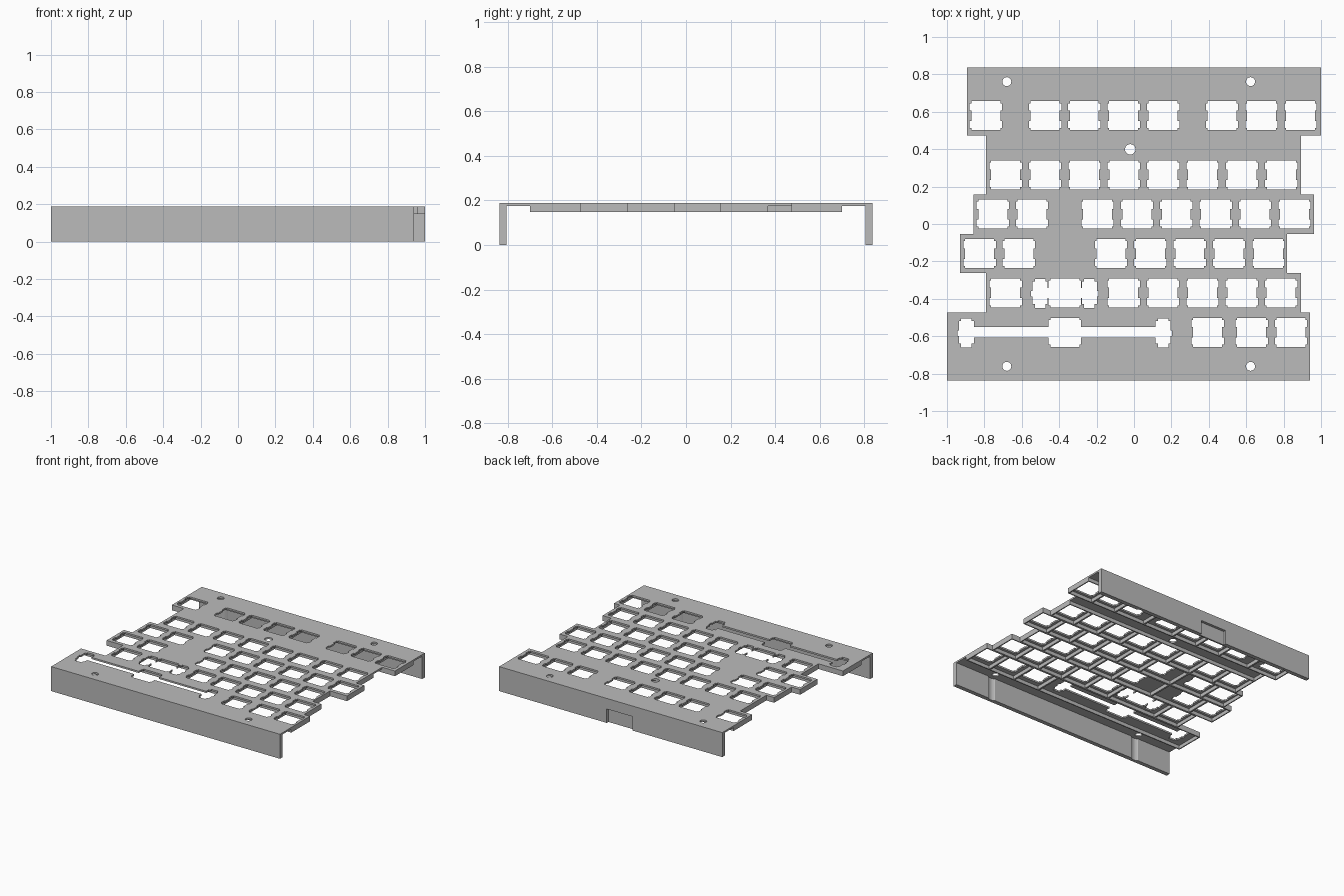
import bpy, bmesh, math

if "Cube" in bpy.data.objects:
    bpy.data.objects.remove(bpy.data.objects["Cube"])

U = 0.2105                                   # key pitch
TOP, PLATE_Z, RIB_Z = 0.188, 0.175, 0.148    # top, underside of plate, underside of ribs
EDGE_Y, WALL_Y = 0.837, 0.805

mat = bpy.data.materials.new("plain_grey")
mat.diffuse_color = (0.5, 0.5, 0.5, 1)
mat.use_nodes = True
mat.node_tree.nodes["Principled BSDF"].inputs["Base Color"].default_value = mat.diffuse_color


def prism(name, loops, z0, z1):
    """Extrude flat loops (outline plus holes) from z0 to z1."""
    cu = bpy.data.curves.new(name, 'CURVE')
    cu.dimensions = '2D'
    cu.fill_mode = 'BOTH'
    cu.extrude = (z1 - z0) / 2
    for pts in loops:
        sp = cu.splines.new('POLY')
        sp.points.add(len(pts) - 1)
        for p, (x, y) in zip(sp.points, pts):
            p.co = (x, y, 0, 1)
        sp.use_cyclic_u = True
    ob = bpy.data.objects.new(name, cu)
    bpy.context.collection.objects.link(ob)
    bpy.ops.object.select_all(action='DESELECT')
    ob.select_set(True)
    bpy.context.view_layer.objects.active = ob
    bpy.ops.object.convert(target='MESH')
    ob = bpy.context.view_layer.objects.active
    bm = bmesh.new()
    bm.from_mesh(ob.data)
    bmesh.ops.remove_doubles(bm, verts=bm.verts, dist=1e-5)
    bmesh.ops.translate(bm, verts=bm.verts, vec=(0, 0, (z0 + z1) / 2))
    bmesh.ops.recalc_face_normals(bm, faces=bm.faces)
    for f in bm.faces:
        f.smooth = False
    bm.to_mesh(ob.data)
    bm.free()
    ob.data.materials.clear()
    ob.data.materials.append(mat)
    return ob


def circle(cx, cy, r, n=24):
    return [(cx + r * math.cos(2 * math.pi * i / n), cy + r * math.sin(2 * math.pi * i / n))
            for i in range(n)]


def mirrored(right, cx, cy):
    """Right half outline (top to bottom), mirrored to the left."""
    return [(cx + x, cy + y) for x, y in right] + [(cx - x, cy + y) for x, y in reversed(right)]


# switch opening: square with two clip notches on each side
A, B = 0.0774, 0.0862
UPPER = [(A, A), (A, 0.0665), (B, 0.0665), (B, 0.028), (A, 0.028)]
LOWER = [(x, -y) for x, y in reversed(UPPER)]


def switch(cx, cy):
    return mirrored(UPPER + LOWER, cx, cy)


def wide_switch(cx, cy, d):
    """Switch opening joined by a slot to stabiliser openings at +-d."""
    s = 0.0275
    stab = [(-.04, s), (-.04, .06), (-.028, .06), (-.028, .075), (.028, .075), (.028, .06),
            (.04, .06), (.04, .01), (.048, .01), (.048, -.02), (.04, -.02), (.04, -.06),
            (.028, -.06), (.028, -.081), (-.028, -.081), (-.028, -.06), (-.04, -.06), (-.04, -s)]
    right = UPPER[:3] + [(B, s)] + [(d + x, y) for x, y in stab] + [(B, -s)] + LOWER[2:]
    return mirrored(right, cx, cy)


# rows: left, right, y bottom, y top, key row centre, key centres
Y = [0.474, 0.158, -0.053, -0.263, -0.474]
ROWS = [
    (-0.894, 1.0, Y[0], EDGE_Y, 0.579, [-.792, -.475, -.266, -.055, .156, .471, .682, .89]),
    (-0.792, 0.892, Y[1], Y[0], 0.263, [-.686 + U * i for i in range(8)]),
    (-0.859, 0.962, Y[2], Y[1], 0.0525, [-.755, -.546] + [-.195 + U * i for i in range(6)]),
    (-0.931, 0.818, Y[3], Y[2], -0.158, [-.825, -.616] + [-.123 + U * i for i in range(5)]),
    (-0.792, 0.892, Y[4], Y[3], -0.3685, [-.686, -.37] + [-.055 + U * i for i in range(5)]),
    (-1.0, 0.942, -EDGE_Y, Y[4], -0.579, [-.37, .394, .629, .84]),
]
SCREW_X, SCREW_Y = (-0.68, 0.623), 0.761

# top plate: stepped outline with all openings
right = [p for x0, x1, y0, y1, c, k in ROWS for p in ((x1, y1), (x1, y0))]
left = [p for x0, x1, y0, y1, c, k in reversed(ROWS) for p in ((x0, y0), (x0, y1))]
loops = [right + left]
for r, (x0, x1, y0, y1, cy, keys) in enumerate(ROWS):
    for i, cx in enumerate(keys):
        if r == 4 and i == 1:
            loops.append(wide_switch(cx, cy, 0.132))
        elif r == 5 and i == 0:
            loops.append(wide_switch(cx, cy, 0.526))
        else:
            loops.append(switch(cx, cy))
for x in SCREW_X:
    loops += [circle(x, SCREW_Y, 0.024), circle(x, -SCREW_Y, 0.024)]
loops.append(circle(-0.02, 0.399, 0.028))
prism("top_plate", loops, PLATE_Z, TOP)


# stiffening ribs: a frame per row plus dividers between keys
def rect(x0, x1, y0, y1):
    return [(x0, y0), (x1, y0), (x1, y1), (x0, y1)]


T = 0.008
for r, (x0, x1, y0, y1, cy, keys) in enumerate(ROWS):
    lo, hi = max(y0, -0.7), min(y1, 0.7)
    if r == 1:
        hi = 0.368
    cuts = [(a + b) / 2 for a, b in zip(keys, keys[1:])]
    if r == 5:
        cuts[0] = 0.289
    if r == 4:
        cuts[0], cuts[1] = -0.581, -0.157
    xs = [x0 + T] + [v for c in cuts for v in (c - 0.0065, c + 0.0065)] + [x1 - T]
    cells = [rect(xs[i], xs[i + 1], lo + T, hi - T) for i in range(0, len(xs), 2)]
    prism(f"row_{r + 1}_ribs", [rect(x0, x1, lo, hi)] + cells, RIB_Z, PLATE_Z)
# short skirt beside the gap above the second row (open on the right)
prism("gap_skirt", [rect(-0.792, -0.792 + T, 0.368, Y[0])], RIB_Z, PLATE_Z)


# front and back walls, with screw clearance grooves inside
def wall(name, x0, x1, s, z0, z1, recess=None):
    g = 0.055
    a = math.acos((WALL_Y - SCREW_Y) / g)
    pts = [(x0, EDGE_Y), (x0, WALL_Y)]
    for sx in SCREW_X:
        for i in range(9):
            t = -a + 2 * a * i / 8
            pts.append((sx + g * math.sin(t), SCREW_Y + g * math.cos(t)))
    pts += [(x1, WALL_Y), (x1, EDGE_Y)]
    if recess:
        l, rr, d = recess
        pts += [(rr, EDGE_Y), (rr, EDGE_Y - d), (l, EDGE_Y - d), (l, EDGE_Y)]
    prism(name, [[(x, s * y) for x, y in pts]], z0, z1)


wall("front_wall", -1.0, 0.942, -1, 0, PLATE_Z)
wall("back_wall_upper", -0.894, 1.0, 1, 0.107, PLATE_Z)
wall("back_wall_lower", -0.894, 1.0, 1, 0, 0.107, (-0.133, 0.087, 0.02))
